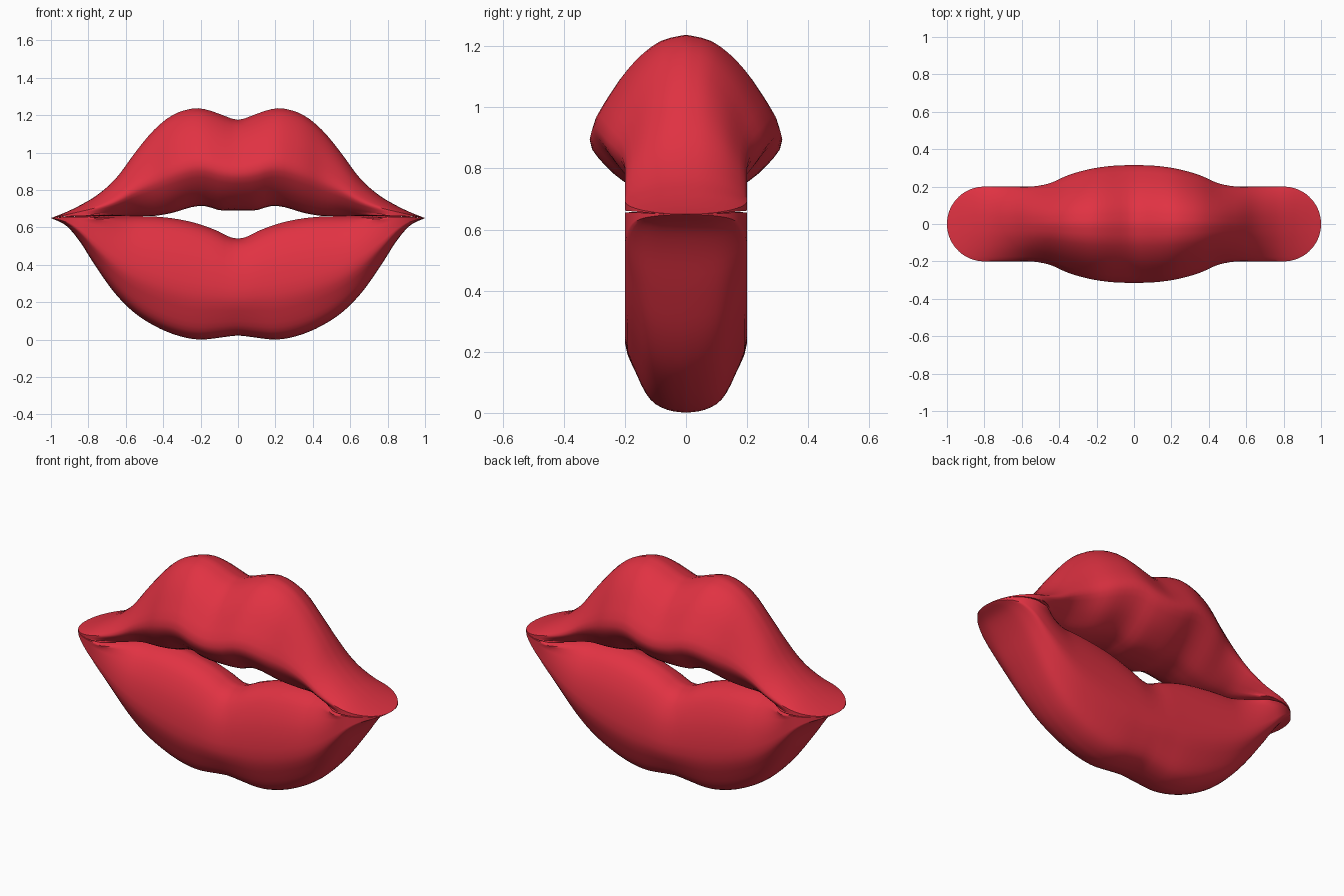
import bpy, bmesh, math

if "Cube" in bpy.data.objects:
    bpy.data.objects.remove(bpy.data.objects["Cube"])

red = bpy.data.materials.new("lipstick red")
red.diffuse_color = (0.75, 0.032, 0.055, 1)
red.use_nodes = True
red.node_tree.nodes["Principled BSDF"].inputs["Base Color"].default_value = red.diffuse_color

# Keys along x: outer z, inner z, half depth (the lips are symmetric in x and y)
UPPER = [(0, 1.175, .69, .315), (.1, 1.207, .692, .312), (.17, 1.23, .713, .305), (.24, 1.236, .71, .293),
         (.35, 1.2, .678, .262), (.45, 1.12, .661, .218), (.55, 1.0, .66, .2), (.65, .865, .66, .2),
         (.75, .775, .66, .2), (.85, .715, .66, .2), (.93, .677, .657, .2), (1, .65, .65, .2)]
LOWER = [(0, .022, .54, .2), (.05, .017, .55, .2), (.1, .01, .577, .2), (.2, .0, .615, .2), (.3, .015, .64, .2),
         (.42, .06, .656, .2), (.55, .14, .66, .2), (.66, .25, .66, .2), (.76, .39, .66, .2),
         (.85, .53, .66, .2), (.92, .61, .657, .2), (1, .65, .65, .2)]
# Half cross-sections: height fraction from inner to outer edge, depth fraction
UPPER_SEC = [(0, 0), (.02, .3), (.1, .56), (.24, .83), (.42, 1), (.66, .79), (.84, .55), (.96, .28), (1, 0)]
LOWER_SEC = [(0, 0), (.03, .35), (.12, .65), (.32, .91), (.6, 1), (.8, .8), (.93, .58), (.985, .3), (1, 0)]
WIDEST = 4


def spline(keys, x):
    """Smooth (Hermite) lookup of a key table by its first column, mirrored at 0."""
    pts = [(-keys[1][0],) + keys[1][1:]] + keys + [tuple(2 * a - b for a, b in zip(keys[-1], keys[-2]))]
    i = 1
    while i < len(pts) - 3 and x > pts[i + 1][0]:
        i += 1
    p0, p1, p2, p3 = pts[i - 1:i + 3]
    h = p2[0] - p1[0]
    s = (x - p1[0]) / h
    out = []
    for k in range(1, len(p1)):
        m1 = (p2[k] - p0[k]) / (p2[0] - p0[0]) * h
        m2 = (p3[k] - p1[k]) / (p3[0] - p1[0]) * h
        out.append((2*s**3 - 3*s**2 + 1) * p1[k] + (s**3 - 2*s**2 + s) * m1
                   + (3*s**2 - 2*s**3) * p2[k] + (s**3 - s**2) * m2)
    return out


def section(sec, x):
    """Closed ring of (height, depth); the crease fills up towards the mouth corner."""
    t = min(1, max(0, (x - .55) / .27))
    t = t * t * (3 - 2 * t)
    pts = [(i, f, w + (1 - w) * t if 0 < i < WIDEST else w) for i, (f, w) in enumerate(sec)]
    n = (len(sec) - 1) * 3
    half = []
    for j in range(n + 1):
        u = j / 3
        a = min(int(u), len(sec) - 2)
        q = [pts[min(max(a + k, 0), len(pts) - 1)] for k in (-1, 0, 1, 2)]
        s = u - a
        half.append([.5 * (2*q[1][k] + (q[2][k] - q[0][k]) * s
                     + (2*q[0][k] - 5*q[1][k] + 4*q[2][k] - q[3][k]) * s*s
                     + (3*q[1][k] - q[0][k] - 3*q[2][k] + q[3][k]) * s**3) for k in (1, 2)])
    half = [(min(1, max(0, f)), min(1, max(0, w))) for f, w in half]
    return half + [(f, -w) for f, w in half[-2:0:-1]]


def lip(name, keys, sec, steps=44):
    bm = bmesh.new()
    rings = []
    for i in range(-steps, steps + 1):
        x = math.sin(i / steps * math.pi / 2)
        a = abs(x)
        outer, inner, depth = spline(keys, a)
        if a > .8:                       # rounded ends in plan
            depth *= math.sqrt(max(0, 1 - ((a - .8) / .2) ** 2))
        rings.append([bm.verts.new((x, depth * w, inner + (outer - inner) * f))
                      for f, w in section(sec, a)])
    n = len(rings[0])
    for r, s in zip(rings, rings[1:]):
        for j in range(n):
            k = (j + 1) % n
            bm.faces.new((r[j], r[k], s[k], s[j]))
    bmesh.ops.remove_doubles(bm, verts=bm.verts, dist=1e-5)
    bmesh.ops.recalc_face_normals(bm, faces=bm.faces)
    me = bpy.data.meshes.new(name)
    bm.to_mesh(me)
    bm.free()
    me.materials.append(red)
    ob = bpy.data.objects.new(name, me)
    bpy.context.collection.objects.link(ob)
    bpy.ops.object.select_all(action='DESELECT')
    ob.select_set(True)
    bpy.context.view_layer.objects.active = ob
    bpy.ops.object.shade_smooth_by_angle(angle=math.radians(50))


# Upper and lower lip, meeting in a crease and merging at the corners
lip("upper_lip", UPPER, UPPER_SEC)
lip("lower_lip", LOWER, LOWER_SEC)
